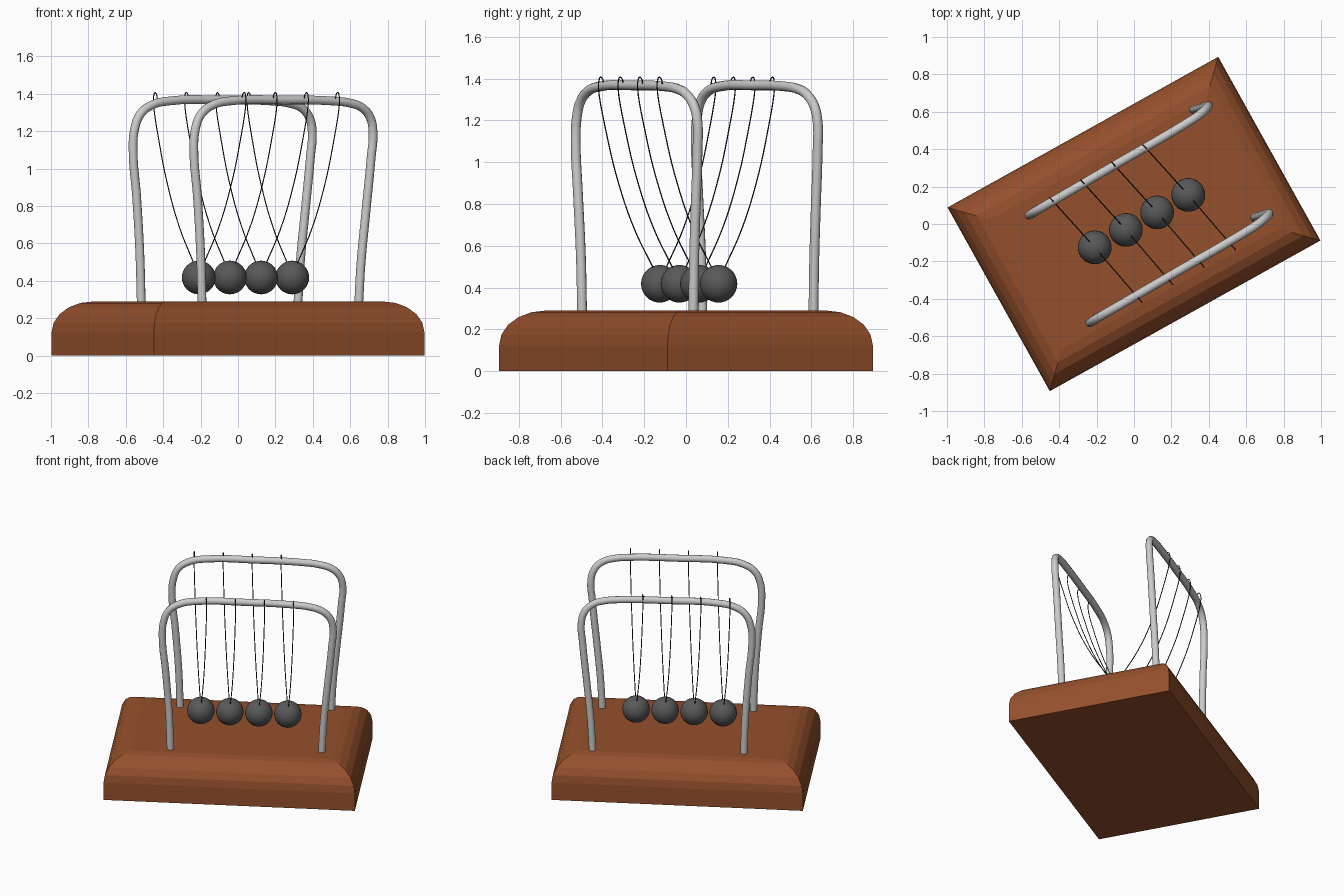
import bpy, bmesh, math
from mathutils import Vector

if "Cube" in bpy.data.objects:
    bpy.data.objects.remove(bpy.data.objects["Cube"])

TH = math.radians(29.1)          # the toy sits turned on the ground


def material(name, col):
    m = bpy.data.materials.new(name)
    m.diffuse_color = (*col, 1)
    m.use_nodes = True
    m.node_tree.nodes["Principled BSDF"].inputs["Base Color"].default_value = m.diffuse_color
    return m


wood = material("wood", (0.30, 0.08, 0.025))
dark = material("dark_metal", (0.10, 0.10, 0.10))
black = material("thread", (0.02, 0.02, 0.02))


def tube(name, pts, radius, sides, mat=None):
    """Smooth round tube through the points, turned into a mesh."""
    cu = bpy.data.curves.new(name, 'CURVE')
    cu.dimensions = '3D'
    cu.bevel_depth = radius
    cu.bevel_resolution = sides
    cu.resolution_u = 5
    cu.use_fill_caps = True
    sp = cu.splines.new('BEZIER')
    sp.bezier_points.add(len(pts) - 1)
    for bp, p in zip(sp.bezier_points, pts):
        bp.co = p
        bp.handle_left_type = bp.handle_right_type = 'AUTO'
    ob = bpy.data.objects.new(name, cu)
    bpy.context.collection.objects.link(ob)
    bpy.ops.object.select_all(action='DESELECT')
    ob.select_set(True)
    bpy.context.view_layer.objects.active = ob
    bpy.ops.object.convert(target='MESH')
    ob = bpy.context.object
    ob.name = name
    bpy.ops.object.shade_smooth_by_angle(angle=math.radians(50))
    if mat:
        ob.data.materials.append(mat)
    return ob


# Wooden base: stacked rectangles with a rounded, mitred upper edge
A, B, H, R, SEG = 0.828, 0.562, 0.29, 0.165, 5
bm = bmesh.new()
levels = [(0, 0)]
for i in range(SEG + 1):
    a = math.pi / 2 * i / SEG
    levels.append((R * (1 - math.cos(a)), H - R + R * math.sin(a)))
rings = [[bm.verts.new((sx * (A - d), sy * (B - d), z))
          for sx, sy in ((-1, -1), (1, -1), (1, 1), (-1, 1))] for d, z in levels]
bm.faces.new(rings[0][::-1])
bm.faces.new(rings[-1])
for lo, hi in zip(rings, rings[1:]):
    for k in range(4):
        n = (k + 1) % 4
        bm.faces.new((lo[k], lo[n], hi[n], hi[k]))
me = bpy.data.meshes.new("base")
bm.to_mesh(me)
bm.free()
base = bpy.data.objects.new("base", me)
base.rotation_euler.z = TH
me.materials.append(wood)
bpy.context.collection.objects.link(base)

# Two bent rod frames, the rear one a shifted copy of the front one
path = [(-.192, -.497, .27), (-.200, -.503, .55), (-.217, -.517, .85),
        (-.236, -.528, 1.10), (-.228, -.523, 1.21), (-.198, -.505, 1.29),
        (-.135, -.468, 1.34), (-.04, -.413, 1.362), (.24, -.25, 1.367),
        (.50, -.100, 1.362), (.60, -.040, 1.350), (.665, .002, 1.325),
        (.708, .038, 1.27), (.722, .055, 1.19), (.712, .055, 1.06),
        (.682, .045, .75), (.658, .038, .50), (.645, .035, .27)]
shift = Vector((-.325, .575, 0))
tube("front_frame", path, 0.0235, 4)
tube("rear_frame", [Vector(p) + shift for p in path], 0.0235, 4)

# Hanging balls, each on a pair of sagging threads hooked over the frames
sag = [(.04, .495), (.15, .68), (.243, .90), (.312, 1.13), (.361, 1.36),
       (.358, 1.39), (.350, 1.406), (.338, 1.40), (.330, 1.375)]
hooks = {"rear": Vector((-.235, .26, 0)), "front": Vector((.245, -.285, 0))}
for i in range(4):
    c = Vector((-.21 + .1667 * i, -.125 + .0935 * i, 0))
    bpy.ops.mesh.primitive_uv_sphere_add(segments=32, ring_count=16, radius=.09,
                                         location=(c.x, c.y, .418))
    ball = bpy.context.object
    ball.name = f"ball_{i + 1}"
    ball.data.materials.append(dark)
    bpy.ops.object.shade_smooth()
    for side, off in hooks.items():
        pts = [c + off * (r / .35) + Vector((0, 0, z)) for r, z in sag]
        tube(f"{side}_thread_{i + 1}", pts, 0.003, 1, black)
